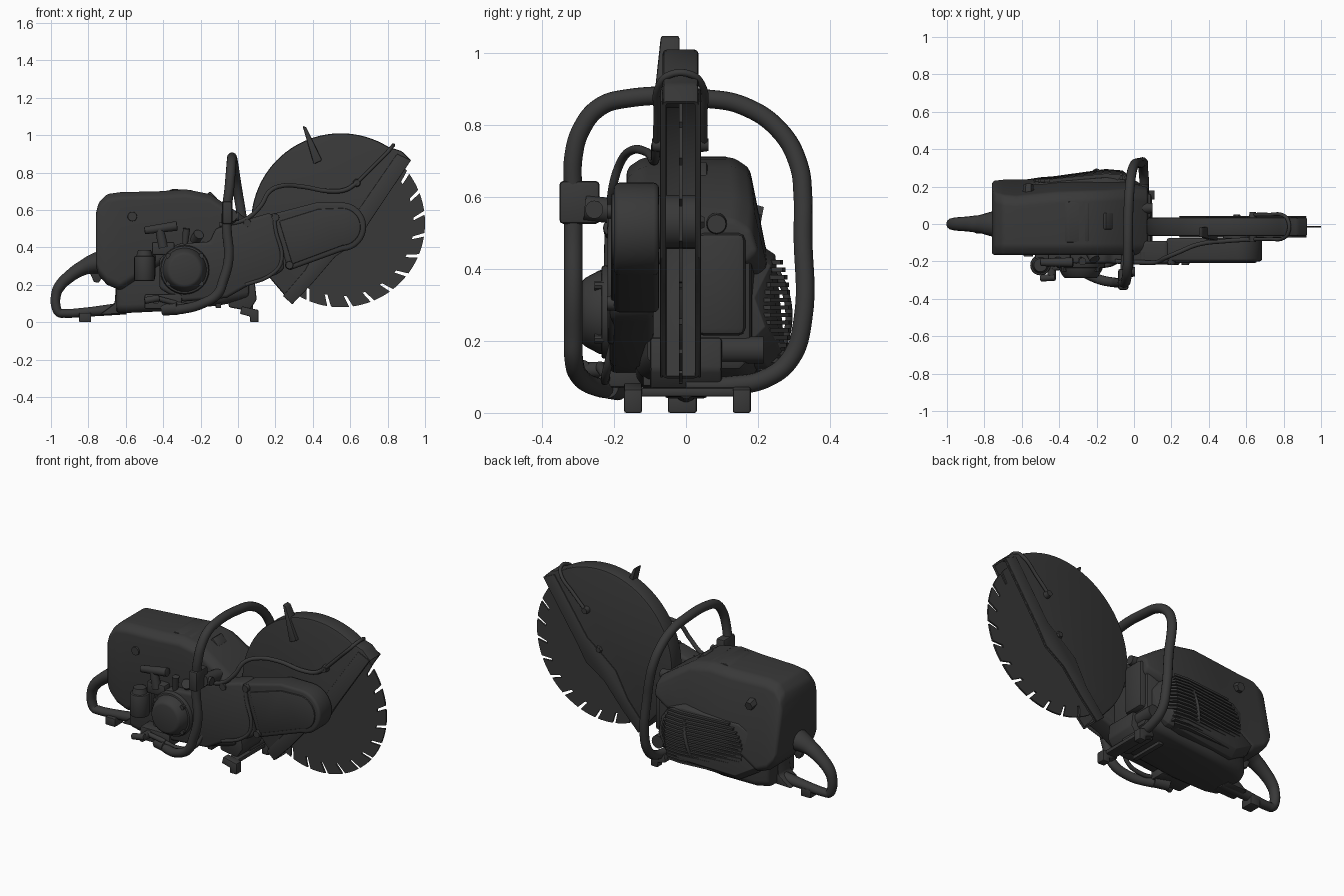
import bpy, bmesh, math
from mathutils import Vector
from math import sin, cos, radians, pi

mat = bpy.data.materials.new("dark_plastic")
mat.diffuse_color = (0.04, 0.04, 0.04, 1)


def finish(name, bm, bevel=0, seg=2):
    bmesh.ops.recalc_face_normals(bm, faces=bm.faces)
    me = bpy.data.meshes.new(name)
    bm.to_mesh(me)
    bm.free()
    ob = bpy.data.objects.new(name, me)
    bpy.context.collection.objects.link(ob)
    me.materials.append(mat)
    if bevel:
        m = ob.modifiers.new("bevel", 'BEVEL')
        m.width, m.segments, m.limit_method, m.angle_limit = bevel, seg, 'ANGLE', radians(25)
    return ob


def loft(name, rings, bevel=0, seg=2):
    bm = bmesh.new()
    vs = [[bm.verts.new(p) for p in r] for r in rings]
    n = len(rings[0])
    for a, b in zip(vs, vs[1:]):
        for i in range(n):
            bm.faces.new((a[i], a[(i + 1) % n], b[(i + 1) % n], b[i]))
    bm.faces.new(vs[0])
    bm.faces.new(vs[-1])
    return finish(name, bm, bevel, seg)


def prism(name, pts, y0, y1, bevel=0, seg=2):
    return loft(name, [[(x, y, z) for x, z in pts] for y in (y0, y1)], bevel, seg)


def box(name, x0, x1, y0, y1, z0, z1, bevel=0.01):
    return prism(name, [(x0, z0), (x1, z0), (x1, z1), (x0, z1)], y0, y1, bevel)


def rod(name, p, q, r, r2=None, n=20, bevel=0):
    p, q = Vector(p), Vector(q)
    rot = (q - p).to_track_quat('Z', 'Y')
    ring = lambda c, s: [c + rot @ Vector((s * cos(2 * pi * i / n), s * sin(2 * pi * i / n), 0)) for i in range(n)]
    return loft(name, [ring(p, r), ring(q, r if r2 is None else r2)], bevel)


def tube(name, pts, r, radii=None):
    cu = bpy.data.curves.new(name, 'CURVE')
    cu.dimensions, cu.bevel_depth, cu.bevel_resolution = '3D', r, 5
    cu.resolution_u, cu.use_fill_caps = 8, True
    sp = cu.splines.new('BEZIER')
    sp.bezier_points.add(len(pts) - 1)
    for i, (b, p) in enumerate(zip(sp.bezier_points, pts)):
        b.co, b.handle_left_type, b.handle_right_type = p, 'AUTO', 'AUTO'
        b.radius = radii[i] if radii else 1
    ob = bpy.data.objects.new(name, cu)
    bpy.context.collection.objects.link(ob)
    cu.materials.append(mat)
    return ob


def arc(cx, cz, r, a0, a1, n):
    return [(cx + r * cos(radians(a0 + (a1 - a0) * i / n)), cz + r * sin(radians(a0 + (a1 - a0) * i / n))) for i in range(n + 1)]


def section(x, yl, yr, zb, zt, slope, c):
    # body cross-section: +y side leans in by slope, corners cut by c
    return [(x, yl + c, zb), (x, yr - c, zb), (x, yr, zb + c), (x, yr - slope, zt - c),
            (x, yr - slope - 1.5 * c, zt), (x, yl + 1.5 * c, zt), (x, yl, zt - c), (x, yl, zb + c)]


# cutting disc with slanted rim slots
CX, CZ, BY = 0.55, 0.53, -0.015
pts = []
for k in range(24):
    a = 15 * k + 7
    pts += arc(CX, CZ, 0.45, a + 1.3, a + 13.7, 4)
    pts += arc(CX, CZ, 0.39, a + 10.2, a + 12.4, 2)
prism("cutting_disc", pts, BY - 0.005, BY + 0.005)
rod("disc_hub", (CX, -0.08, CZ), (CX, 0.03, CZ), 0.075)

# hollow guard around the disc, open towards the lower right
rim = [(0.925, 0.866), (0.875, 0.915)] + arc(CX, CZ, 0.48, 58, 222, 40) + [(0.29, 0.096)]
edge = [(0.40, 0.21), (0.52, 0.35), (0.64, 0.43), (0.70, 0.53)]
guard = prism("disc_guard", rim + edge, BY - 0.05, BY + 0.05, 0.012)
bm = bmesh.new()
bm.from_mesh(guard.data)
gone = [f for f in bm.faces if len(f.verts) == 4 and
        all(min((v.co.x - x) ** 2 + (v.co.z - z) ** 2 for x, z in [rim[-1]] + edge + [rim[0]]) < 1e-6 for v in f.verts)]
bmesh.ops.delete(bm, geom=gone, context='FACES')
bm.to_mesh(guard.data)
bm.free()
sol = guard.modifiers.new("wall", 'SOLIDIFY')
sol.thickness, sol.offset = 0.01, -1

# stiffening ribs along the open edge, both sides
rib = [(0.925, 0.866), (0.70, 0.53), (0.64, 0.43), (0.52, 0.35), (0.40, 0.21), (0.29, 0.096),
       (0.24, 0.14), (0.36, 0.28), (0.44, 0.43), (0.55, 0.52), (0.63, 0.58), (0.85, 0.90)]
prism("guard_rib_back", rib, 0.034, 0.042, 0.004)
prism("guard_rib_front", rib, -0.072, -0.064, 0.004)
rod("guard_pivot_bolt", (CX, 0.04, CZ), (CX, 0.052, CZ), 0.022, 0.016, 6)
loft("guard_grip", [[(0.345, y, 1.05), (0.365, y, 1.042), (0.45, y1, 0.865), (0.405, y1, 0.845)]
                    for y, y1 in ((-0.07, -0.09), (-0.018, -0.015))], 0.006)

# belt arm and clutch cover
prism("belt_arm", [(0.17, 0.575), (0.42, 0.64)] + arc(0.555, 0.51, 0.13, 92, -88, 16) + [(0.27, 0.275)],
      -0.20, -0.075, 0.015, 3)
prism("belt_arm_plate", [(0.22, 0.54), (0.43, 0.605)] + arc(0.555, 0.51, 0.10, 92, -88, 16) + [(0.29, 0.31)],
      -0.208, -0.19, 0.006)
prism("clutch_cover", [(-0.12, 0.50), (0.17, 0.585), (0.20, 0.56), (0.25, 0.29), (0.22, 0.26), (0.08, 0.21), (-0.06, 0.13),
      (-0.30, 0.11), (-0.42, 0.18), (-0.42, 0.34), (-0.32, 0.42), (-0.15, 0.43)], -0.212, -0.09, 0.018, 3)
tube("cover_seam", [(0.19, -0.205, 0.58), (0.20, -0.208, 0.50), (0.23, -0.208, 0.32), (0.17, -0.208, 0.25), (0.04, -0.208, 0.20)], 0.01)
for x, z in [(0.2, 0.56), (0.275, 0.305), (-0.03, 0.565), (0.05, 0.53)]:
    rod("cover_bolt", (x, -0.15, z), (x, -0.22, z), 0.024, 0.02, 12)

# starter dome
rod("starter_ring", (-0.285, -0.19, 0.28), (-0.285, -0.235, 0.28), 0.135, 0.128, 32, 0.006)
rod("starter_cap", (-0.285, -0.23, 0.28), (-0.285, -0.29, 0.28), 0.122, 0.09, 32, 0.012)
for a in (40, 140, 220, 320):
    x, z = arc(-0.285, 0.28, 0.115, a, a, 1)[0]
    rod("starter_screw", (x, -0.22, z), (x, -0.255, z), 0.014, n=10)

# engine top cover
rows = [(-0.76, 0.30, 0.58, .225), (-0.745, 0.25, 0.64, .235), (-0.70, 0.20, 0.685, .24), (-0.63, 0.17, 0.695, .24),
        (-0.42, 0.30, 0.70, .24), (-0.28, 0.34, 0.71, .24), (-0.15, 0.36, 0.685, .235), (-0.02, 0.38, 0.60, .225),
        (0.075, 0.42, 0.535, .20)]
loft("engine_cover", [section(x, -0.165, yr, zb, zt, 0.17 * (zt - zb), 0.03) for x, zb, zt, yr in rows], 0.025, 3)
prism("cover_ridge", [(-0.42, 0.68), (-0.35, 0.713), (-0.24, 0.705), (-0.22, 0.66)], -0.10, 0.12, 0.01)
prism("filter_catch", [(-0.19, 0.66), (-0.15, 0.70), (-0.11, 0.66), (-0.10, 0.60)], -0.03, 0.06, 0.008)
rod("cover_screw_front", (-0.565, -0.15, 0.565), (-0.565, -0.174, 0.565), 0.028, 0.024)
rod("cover_screw_back", (-0.565, 0.16, 0.56), (-0.565, 0.212, 0.55), 0.032, 0.026, 6)
rod("cover_knob", (0.04, 0.085, 0.525), (0.10, 0.085, 0.525), 0.032, 0.026, 16)

# crankcase and rear tank
rows = [(-0.65, -0.11, 0.14, 0.05, 0.30), (-0.58, -0.13, 0.18, 0.05, 0.40), (-0.37, -0.14, 0.20, 0.06, 0.45),
        (-0.10, -0.14, 0.20, 0.09, 0.50), (0.06, -0.11, 0.18, 0.12, 0.50)]
loft("crankcase", [section(*r, 0.0, 0.03) for r in rows], 0.015)
box("muffler", -0.02, 0.095, 0.03, 0.165, 0.215, 0.50, 0.02)
prism("front_bracket", [(-0.05, 0.08), (0.06, 0.06), (0.10, 0.12), (0.09, 0.21), (-0.05, 0.21)], -0.10, 0.10, 0.01)
rod("bar_clamp", (0.04, 0.09, 0.175), (0.04, 0.215, 0.175), 0.038)

# louvred cooling cover on the back side
prof = [(-0.62, 0.16, 0.40, .232), (-0.50, 0.09, 0.46, .25), (-0.15, 0.11, 0.48, .278), (-0.05, 0.13, 0.45, .265), (0.03, 0.2, 0.36, .22)]
loft("cooling_cover", [section(x, 0.1, y, zb, zt, 0.03, 0.04) for x, zb, zt, y in prof], 0.012)
for i in range(15):
    z = 0.125 + 0.021 * i
    t = (z - 0.27) / 0.18
    h = 0.27 * math.sqrt(max(0.05, 1 - 0.8 * t * t))
    pk = 0.294 - 0.035 * t * t
    plan = [(-0.27 - h, 0.2), (-0.27 - h, 0.24), (-0.15, pk), (-0.06, pk - 0.008), (-0.27 + h, 0.235), (-0.27 + h, 0.2)]
    loft("cooling_rib", [[(x, y, z + d) for x, y in plan] for d in (-0.006, 0.006)])
tube("cooling_frame", [(-0.2 + 0.02 * s, 0.286 - 0.016 * s * s, 0.27 + 0.085 * s) for s in (-1.5, -0.8, 0, 0.8, 1.5)], 0.01)

# rear grip loop, trigger and feet
grip = tube("rear_grip", [(-0.70, 0, 0.325), (-0.76, 0, 0.315), (-0.83, 0, 0.29), (-0.90, 0, 0.245), (-0.955, 0, 0.19), (-0.972, 0, 0.15),
            (-0.972, 0, 0.08), (-0.955, 0, 0.05), (-0.93, 0, 0.047), (-0.80, 0, 0.055), (-0.60, 0, 0.075)], 0.034,
            [2, 1.7, 1.2, 1, 0.9, 0.8, 0.75, 0.7, 0.7, 0.75, 1])
grip.scale.y = 1.15
prism("throttle_trigger", [(-0.80, 0.28), (-0.77, 0.215), (-0.745, 0.21), (-0.70, 0.28)], -0.018, 0.018, 0.006)
prism("tank_web", [(-0.74, 0.04), (-0.60, 0.045), (-0.60, 0.30), (-0.65, 0.22), (-0.66, 0.10)], -0.06, 0.06, 0.01)
box("rear_foot", -0.85, -0.785, -0.05, 0.03, 0, 0.05, 0.006)
for y in (-0.147, 0.155):
    prism("front_foot", [(0.065, 0), (0.11, 0), (0.11, 0.065), (0.02, 0.085), (0.01, 0.045), (0.065, 0.03)],
          y - 0.025, y + 0.025, 0.006)
box("foot_beam", 0.02, 0.09, -0.17, 0.18, 0.045, 0.07, 0.008)
box("belly_fin", -0.12, -0.09, -0.12, 0.1, 0.075, 0.13, 0.005)

# wrap-around front handlebar
tube("front_handlebar", [(-0.38, -0.19, 0.065), (-0.30, -0.24, 0.07), (-0.19, -0.295, 0.10), (-0.11, -0.312, 0.15),
     (-0.08, -0.313, 0.22), (-0.05, -0.313, 0.34), (-0.06, -0.313, 0.50), (-0.06, -0.313, 0.60), (-0.047, -0.313, 0.71),
     (-0.04, -0.29, 0.79), (-0.035, -0.24, 0.85), (-0.033, -0.17, 0.873), (-0.03, 0.06, 0.873), (-0.025, 0.16, 0.853),
     (-0.015, 0.26, 0.785), (0.0, 0.313, 0.69), (0.015, 0.325, 0.60), (0.03, 0.325, 0.50), (0.05, 0.325, 0.26),
     (0.05, 0.29, 0.15), (0.055, 0.22, 0.095), (0.055, 0.13, 0.077), (0.055, 0.0, 0.075)], 0.026)
box("handlebar_mount", -0.085, -0.03, -0.352, -0.24, 0.525, 0.645, 0.012)
rod("mount_post", (-0.04, -0.28, 0.57), (-0.03, -0.10, 0.55), 0.035)
rod("mount_bolt", (-0.04, -0.255, 0.565), (0.005, -0.255, 0.565), 0.025)
rod("handlebar_foot", (-0.40, -0.19, 0.07), (-0.32, -0.22, 0.075), 0.035)

# starter pull handle, filter bowl and small valves
rod("pull_handle", (-0.50, -0.205, 0.49), (-0.325, -0.205, 0.515), 0.02, 0.026, 16, 0.006)
rod("pull_stem", (-0.42, -0.205, 0.50), (-0.40, -0.20, 0.40), 0.022, 0.028)
box("pull_guide", -0.46, -0.34, -0.215, -0.12, 0.36, 0.43)
rod("filter_bowl", (-0.50, -0.22, 0.22), (-0.50, -0.22, 0.355), 0.055, bevel=0.01)
rod("filter_cap", (-0.50, -0.22, 0.35), (-0.50, -0.22, 0.385), 0.045, 0.035)
box("filter_bracket", -0.53, -0.44, -0.2, -0.12, 0.24, 0.36)
rod("choke_lever", (-0.285, -0.19, 0.40), (-0.275, -0.20, 0.50), 0.014, 0.02)
rod("decompression_valve", (-0.23, -0.15, 0.44), (-0.21, -0.19, 0.47), 0.028)
rod("water_valve", (-0.50, -0.29, 0.115), (-0.42, -0.285, 0.13), 0.018, bevel=0.005)
rod("water_valve_knob", (-0.44, -0.2, 0.12), (-0.44, -0.29, 0.12), 0.022)
rod("water_valve_outlet", (-0.44, -0.24, 0.13), (-0.33, -0.22, 0.10), 0.014)
tube("lower_hose", [(-0.34, -0.22, 0.10), (-0.24, -0.225, 0.09), (-0.14, -0.22, 0.12), (-0.09, -0.2, 0.2)], 0.012)
box("valve_plate", -0.50, -0.30, -0.22, -0.12, 0.07, 0.15)

# water hose over the arm and across the guard
tube("water_hose", [(-0.10, -0.2, 0.52), (0.04, -0.205, 0.55), (0.12, -0.205, 0.62), (0.17, -0.18, 0.70), (0.24, -0.15, 0.73),
     (0.34, -0.11, 0.725), (0.50, -0.09, 0.70), (0.58, -0.085, 0.71), (0.635, -0.085, 0.745)], 0.012)
tube("spray_hose", [(0.635, -0.082, 0.745), (0.72, -0.08, 0.83), (0.80, -0.075, 0.91), (0.825, -0.045, 0.94), (0.825, 0.015, 0.94),
     (0.80, 0.045, 0.91), (0.72, 0.05, 0.83), (0.635, 0.05, 0.745)], 0.01)
for y0, y1 in ((-0.06, -0.095), (0.03, 0.063)):
    rod("spray_nozzle", (0.635, y0, 0.745), (0.635, y1, 0.745), 0.022, 0.017)

# bake curves and modifiers, then smooth shading with sharp edges kept
bpy.ops.object.select_all(action='SELECT')
bpy.context.view_layer.objects.active = guard
bpy.ops.object.convert(target='MESH')
bpy.ops.object.shade_smooth_by_angle(angle=radians(35))
